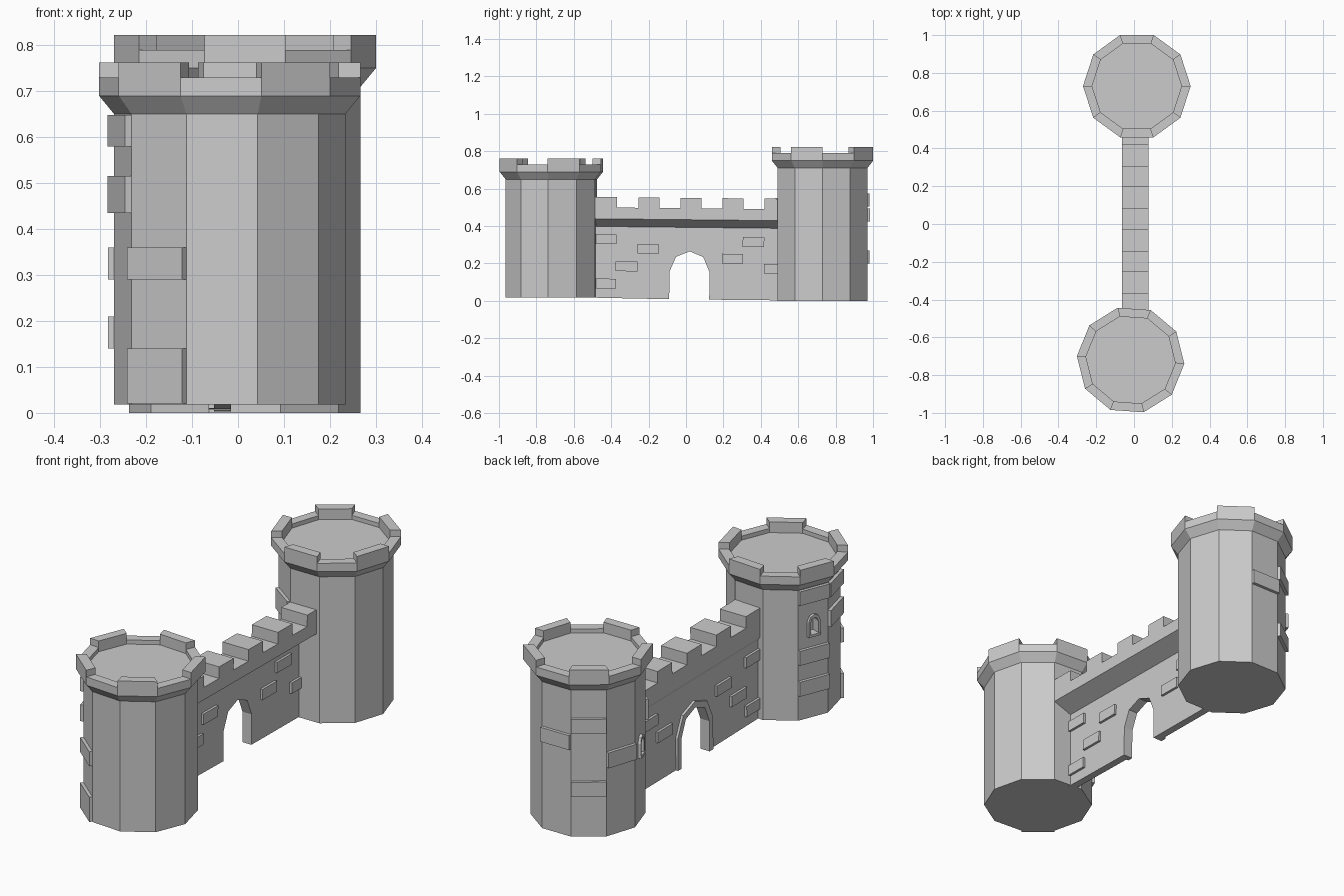
import bpy, bmesh, math
from mathutils import Vector, Matrix

if "Cube" in bpy.data.objects:
    bpy.data.objects.remove(bpy.data.objects["Cube"])

SEG = 10
STEP = 2 * math.pi / SEG
BODY_R, RIM_R, IN_R = 0.252, 0.285, 0.237
APOTHEM = BODY_R * math.cos(STEP / 2)
FACE_W = 2 * BODY_R * math.sin(STEP / 2)


def finish(name, bm):
    bmesh.ops.recalc_face_normals(bm, faces=bm.faces)
    me = bpy.data.meshes.new(name)
    bm.to_mesh(me)
    bm.free()
    ob = bpy.data.objects.new(name, me)
    bpy.context.collection.objects.link(ob)
    return ob


def prism(name, outline, offset, matrix=Matrix()):
    """Extrude a flat polygon along an offset, then place it."""
    bm = bmesh.new()
    a = [bm.verts.new(matrix @ Vector(p)) for p in outline]
    b = [bm.verts.new(matrix @ (Vector(p) + Vector(offset))) for p in outline]
    bm.faces.new(a)
    bm.faces.new(b[::-1])
    for i in range(len(a)):
        j = (i + 1) % len(a)
        bm.faces.new((a[i], b[i], b[j], a[j]))
    return finish(name, bm)


def slab(name, x0, x1, y0, y1, z0, z1, matrix=Matrix()):
    return prism(name, [(x0, y0, z0), (x0, y1, z0), (x0, y1, z1), (x0, y0, z1)],
                 (x1 - x0, 0, 0), matrix)


def lathe(name, profile, matrix):
    bm = bmesh.new()
    vs = [bm.verts.new((r, 0, z)) for r, z in profile]
    es = [bm.edges.new(p) for p in zip(vs, vs[1:])]
    bmesh.ops.spin(bm, geom=vs + es, cent=(0, 0, 0), axis=(0, 0, 1),
                   angle=2 * math.pi, steps=SEG)
    bmesh.ops.remove_doubles(bm, verts=bm.verts, dist=1e-4)
    bm.transform(matrix)
    return finish(name, bm)


def arch(half, base, spring, rise, mid=0.0):
    """Pointed-round opening from left foot to right foot, as (u, z)."""
    return [(mid - half, base), (mid - half, spring), (mid - half * .68, spring + rise * .73),
            (mid, spring + rise), (mid + half * .68, spring + rise * .73),
            (mid + half, spring), (mid + half, base)]


def tower(label, cx, cy, rot, z0, z1, merlon_start, stones, window):
    m = Matrix.Translation((cx, cy, 0)) @ Matrix.Rotation(math.radians(rot), 4, 'Z')
    low, top, floor = z1 + .08, z1 + .112, z1 + .06

    # body, flared rim and sunken roof
    body = lathe(label + "_tower_body",
                 [(0, z0), (BODY_R, z0), (BODY_R, z1), (RIM_R, z1 + .04),
                  (RIM_R, low), (IN_R, low), (IN_R, floor), (0, floor)], m)

    # merlons on every second side
    for k in range(5):
        a = (merlon_start + 2 * k) * STEP
        plan = [(r * math.cos(t), r * math.sin(t), low - .01)
                for r, t in ((IN_R, a), (RIM_R, a), (RIM_R, a + STEP), (IN_R, a + STEP))]
        prism(label + "_tower_merlon", plan, (0, 0, top - low + .01), m)

    def side(k):
        return m @ Matrix.Rotation((k + .5) * STEP, 4, 'Z')

    # raised stones
    for k, a, b in stones:
        slab(label + "_tower_stone", APOTHEM - .02, APOTHEM + .015,
             -FACE_W / 2, FACE_W / 2, a, b, side(k))

    # arched window: recess, frame and sill
    k, zb = window
    inner, outer = arch(.02, zb, zb + .055, .025), arch(.031, zb, zb + .06, .034)
    cut = prism(label + "_window_cutter", [(APOTHEM - .03, u, z) for u, z in inner],
                (.1, 0, 0), side(k))
    cut.hide_render = True
    cut.hide_viewport = True
    mod = body.modifiers.new("window", 'BOOLEAN')
    mod.operation, mod.object, mod.solver = 'DIFFERENCE', cut, 'EXACT'
    prism(label + "_window_frame", [(APOTHEM - .005, u, z) for u, z in outer + inner[::-1]],
          (.018, 0, 0), side(k))
    slab(label + "_window_sill", APOTHEM - .005, APOTHEM + .016, -.031, .031,
         zb - .012, zb, side(k))


# towers: stones are (side number, bottom, top)
tower("front", -.018, -.72, -4, .018, .65, 0,
      [(4, .29, .36), (4, .14, .21), (5, .58, .648), (5, .435, .515),
       (6, .29, .36), (6, .02, .14), (4, .58, .648)], (4, .425))
tower("back", .015, .73, 0, 0, .71, -1,
      [(3, .505, .575), (3, .20, .27), (2, .425, .495), (4, .335, .41), (6, .45, .55)],
      (5, .325))

# wall leans very slightly along its length
tilt = Matrix.Rotation(math.radians(-.6), 4, 'X')
X0, X1 = -.052, -.015

# wall with arched gateway
gate = arch(.107, .008, .155, .11, .017)
outline = [(-.5, .012)] + gate + [(.5, .008), (.5, .41), (-.5, .41)]
prism("gate_wall", [(X0, y, z) for y, z in outline], (X1 - X0, 0, 0), tilt)

# gateway trim on the left face
trim = arch(.135, .008, .165, .13, .017)
prism("gate_trim", [(X0 - .012, y, z) for y, z in trim + gate[::-1]], (.02, 0, 0), tilt)

# overhanging parapet
section = [(X0, .393), (X1, .393), (.077, .434), (.077, .495), (-.063, .495), (-.063, .41)]
prism("parapet", [(x, -.5, z) for x, z in section], (0, 1, 0), tilt)
for y0, y1 in ((-.5, -.375), (-.26, -.148), (-.035, .077), (.19, .302), (.415, .5)):
    slab("wall_merlon", -.063, .077, y0, y1, .485, .551, tilt)

# raised bricks on both wall faces
for y0, y1, z in ((-.49, -.375, .3), (-.262, -.15, .25), (-.378, -.262, .155),
                  (-.49, -.375, .062), (.30, .415, .292), (.19, .302, .202),
                  (.415, .49, .15)):
    slab("wall_brick", X0 - .012, X1 + .012, y0, y1, z, z + .052, tilt)
